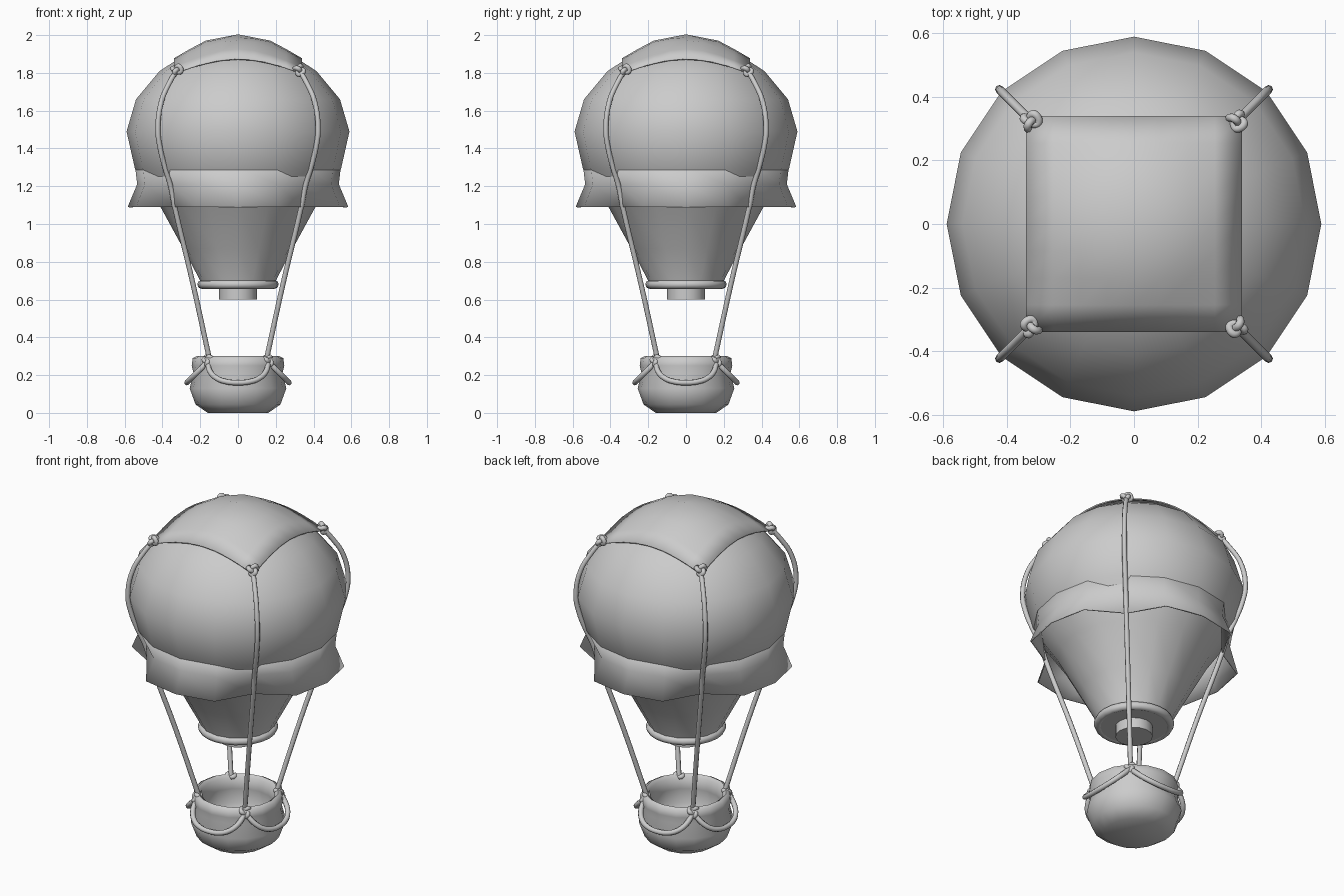
import bpy, bmesh, math
from mathutils import Vector

cube = bpy.data.objects.get("Cube")
if cube:
    bpy.data.objects.remove(cube, do_unlink=True)

grey = bpy.data.materials.new("plain_grey")
grey.use_nodes = True
grey.diffuse_color = (0.6, 0.6, 0.6, 1)
bsdf = next(n for n in grey.node_tree.nodes if n.type == 'BSDF_PRINCIPLED')
bsdf.inputs["Base Color"].default_value = (0.6, 0.6, 0.6, 1)
bsdf.inputs["Roughness"].default_value = 0.8


def finish(obj, angle=40):
    obj.data.materials.append(grey)
    bpy.ops.object.select_all(action='DESELECT')
    obj.select_set(True)
    bpy.context.view_layer.objects.active = obj
    bpy.ops.object.shade_smooth_by_angle(angle=math.radians(angle))
    return obj


def mesh_object(name, bm, angle=40):
    bmesh.ops.remove_doubles(bm, verts=bm.verts, dist=0.0005)
    bmesh.ops.recalc_face_normals(bm, faces=bm.faces)
    mesh = bpy.data.meshes.new(name)
    bm.to_mesh(mesh)
    bm.free()
    obj = bpy.data.objects.new(name, mesh)
    bpy.context.collection.objects.link(obj)
    return finish(obj, angle)


def lathe(name, profile, sides=16, radius=None, angle=40):
    """Spin (r, z) points; radius(r, i) may vary the ring at side i."""
    bm = bmesh.new()
    rings = []
    for r, z in profile:
        ring = []
        for i in range(sides):
            a = 2 * math.pi * i / sides
            q = radius(r, i) if radius else r
            ring.append(bm.verts.new((q * math.cos(a), q * math.sin(a), z)))
        rings.append(ring)
    for low, high in zip(rings, rings[1:]):
        for i in range(sides):
            j = (i + 1) % sides
            bm.faces.new((low[i], low[j], high[j], high[i]))
    return mesh_object(name, bm, angle)


def tube(name, points, thickness, cyclic=False):
    curve = bpy.data.curves.new(name, 'CURVE')
    curve.dimensions = '3D'
    curve.bevel_depth = thickness
    curve.bevel_resolution = 2
    curve.resolution_u = 5
    curve.use_fill_caps = True
    spline = curve.splines.new('BEZIER')
    spline.bezier_points.add(len(points) - 1)
    for bp, p in zip(spline.bezier_points, points):
        bp.co = p
        bp.handle_left_type = bp.handle_right_type = 'AUTO'
    spline.use_cyclic_u = cyclic
    curve.materials.append(grey)
    obj = bpy.data.objects.new(name, curve)
    bpy.context.collection.objects.link(obj)
    return obj


def knot(name, centre, facing, size):
    """Small trefoil knot of rope facing along a direction."""
    turn = Vector(facing).to_track_quat('Z', 'Y')
    points = []
    for k in range(24):
        t = 2 * math.pi * k / 24
        p = Vector((math.sin(t) + 2 * math.sin(2 * t),
                    math.cos(t) - 2 * math.cos(2 * t),
                    -1.5 * math.sin(3 * t))) * size / 3
        points.append(Vector(centre) + turn @ p)
    tube(name, points, 0.013, True)


def solidify(obj, thickness):
    mod = obj.modifiers.new("thickness", 'SOLIDIFY')
    mod.thickness = thickness
    mod.offset = 0


# Envelope: rounded dome narrowing into a cone
lathe("envelope", [(0, 1.98), (0.18, 1.945), (0.33, 1.865), (0.415, 1.81),
                   (0.54, 1.66), (0.59, 1.49), (0.545, 1.29), (0.41, 1.09),
                   (0.29, 0.87), (0.2, 0.7), (0.19, 0.66), (0, 0.66)])

# Skirt, pulled in where the four ropes press on it
pinch = {0.54: 1.0, 0.53: 0.93, 0.58: 0.82}


def skirt_radius(r, i):
    return r * pinch[r] if i % 4 == 2 else r


solidify(lathe("skirt", [(0.54, 1.3), (0.53, 1.21), (0.58, 1.09)],
               radius=skirt_radius), 0.008)

# Square cloth draped over the crown
drape = [(0, 2.0), (0.18, 1.965), (0.335, 1.875), (0.48, 1.795)]


def drape_height(r):
    for (r0, z0), (r1, z1) in zip(drape, drape[1:]):
        if r <= r1:
            break
    return z0 + (z1 - z0) * (r - r0) / (r1 - r0)


bm = bmesh.new()
bmesh.ops.create_grid(bm, x_segments=8, y_segments=8, size=0.338)
for v in bm.verts:
    v.co.z = drape_height(v.co.xy.length)
solidify(mesh_object("crown_cloth", bm, 60), 0.008)

# Mouth collar and burner
collar = []
for k in range(9):
    a = 2 * math.pi * k / 8
    collar.append((0.19 + 0.026 * math.cos(a), 0.68 + 0.024 * math.sin(a)))
lathe("mouth_collar", collar, 24, angle=60)
lathe("burner", [(0, 0.67), (0.1, 0.67), (0.1, 0.6), (0, 0.6)], 16)

# Hollow basket with a rounded lip
lathe("basket", [(0, 0), (0.16, 0), (0.225, 0.045), (0.256, 0.13),
                 (0.235, 0.21), (0.245, 0.25), (0.24, 0.29), (0.22, 0.3),
                 (0.2, 0.285), (0.195, 0.22), (0.21, 0.13), (0.14, 0.05),
                 (0, 0.04)], 16, angle=60)

# Ropes and knots at the four corners
rope_path = [(0.325, 1.815), (0.362, 1.75), (0.405, 1.65), (0.424, 1.5),
             (0.412, 1.4), (0.387, 1.3), (0.357, 1.2), (0.337, 1.1),
             (0.24, 0.69), (0.15, 0.28)]
for side, sx in (("left", 1), ("right", -1)):
    for end, sy in (("front", -1), ("back", 1)):
        tag = end + "_" + side
        tube("rope_" + tag, [(sx * d, sy * d, z) for d, z in rope_path], 0.0135)
        knot("crown_knot_" + tag, (sx * 0.325, sy * 0.325, 1.815),
             (sx, sy, 1.2), 0.026)
        knot("basket_knot_" + tag, (sx * 0.157, sy * 0.157, 0.275),
             (sx, sy, 0.6), 0.026)

# Rope swags hanging between the basket knots
for k, name in enumerate(("front", "left", "back", "right")):
    a = math.pi / 2 * k
    points = []
    for s in range(-4, 5):
        t = s / 4
        x = 0.16 * math.sin(t * math.pi / 2)
        drop = 1 - abs(t) ** 2.2
        y = -0.16 - 0.11 * drop
        points.append((x * math.cos(a) - y * math.sin(a),
                       x * math.sin(a) + y * math.cos(a),
                       0.27 - 0.11 * drop))
    tube("swag_" + name, points, 0.0145)
